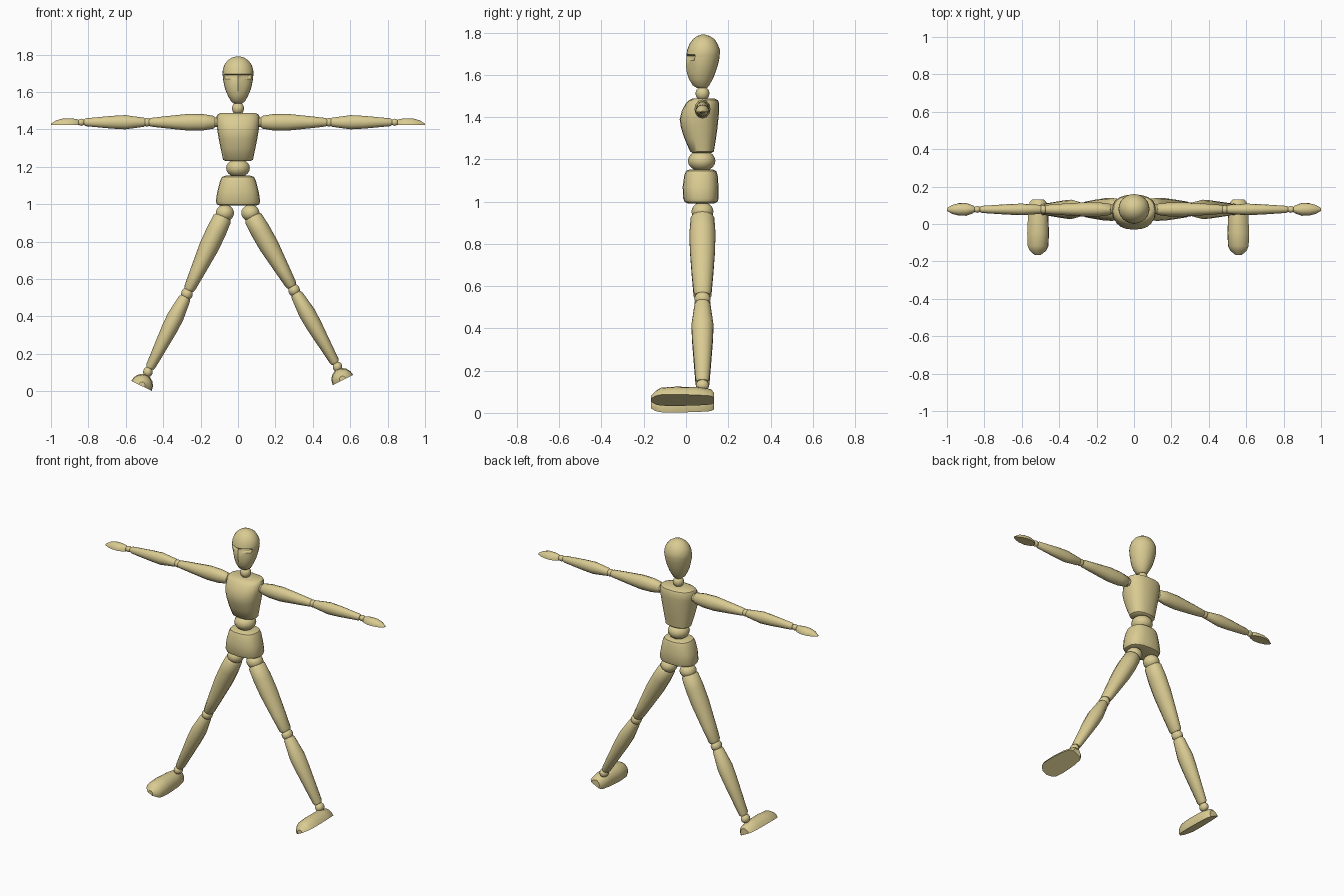
import bpy, bmesh, math
from mathutils import Vector, Matrix

if "Cube" in bpy.data.objects:
    bpy.data.objects.remove(bpy.data.objects["Cube"])

wood = bpy.data.materials.new("pale wood")
wood.diffuse_color = (0.70, 0.60, 0.29, 1)
wood.use_nodes = True
wood.node_tree.nodes["Principled BSDF"].inputs["Base Color"].default_value = wood.diffuse_color
X, Y, Z = Vector((1, 0, 0)), Vector((0, 1, 0)), Vector((0, 0, 1))
AY = 0.078  # depth of the body axis


def frame(origin, along, up):
    """Local z runs along the part, local x points up."""
    m = Matrix((up, along.cross(up), along)).transposed().to_4x4()
    m.translation = origin
    return m


def finish(name, bm, angle=38):
    bmesh.ops.recalc_face_normals(bm, faces=bm.faces)
    me = bpy.data.meshes.new(name)
    bm.to_mesh(me)
    bm.free()
    me.materials.append(wood)
    ob = bpy.data.objects.new(name, me)
    bpy.context.collection.objects.link(ob)
    bpy.ops.object.select_all(action='DESELECT')
    ob.select_set(True)
    bpy.context.view_layer.objects.active = ob
    bpy.ops.object.shade_smooth_by_angle(angle=math.radians(angle))
    return ob


def loft(name, rings, mat=Matrix(), n=12, power=2.0, half=False, shape=None, angle=38):
    """rings: (t, rx, ry, y offset); half makes a flat-bottomed dome section."""
    bm = bmesh.new()
    rows = []
    for t, rx, ry, oy in rings:
        row = []
        for i in range(n):
            a = (-math.pi / 2 + math.pi * i / (n - 1)) if half else 2 * math.pi * i / n
            c, s = math.cos(a), math.sin(a)
            p = Vector((rx * math.copysign(abs(c) ** (2 / power), c),
                        ry * math.copysign(abs(s) ** (2 / power), s) + oy, t))
            if shape:
                p = shape(p, s)
            row.append(bm.verts.new(mat @ p))
        rows.append(row)
    for a, b in zip(rows, rows[1:]):
        for i in range(n):
            j = (i + 1) % n
            bm.faces.new((a[i], a[j], b[j], b[i]))
    bm.faces.new(rows[0])
    bm.faces.new(rows[-1])
    return finish(name, bm, angle)


def body(name, rings, **kw):
    """Upright part from (z, half width, front y, back y)."""
    return loft(name, [(z, w, (b - f) / 2, (b + f) / 2) for z, w, f, b in rings], **kw)


def ball(name, loc, rx, ry, rz):
    bm = bmesh.new()
    bmesh.ops.create_uvsphere(bm, u_segments=14, v_segments=10, radius=1,
                              matrix=Matrix.LocRotScale(Vector(loc), None, Vector((rx, ry, rz))))
    return finish(name, bm)


def limb(name, a, b, profile):
    """Turned limb from a to b; profile: (fraction, in-plane radius, depth radius)."""
    d = b - a
    u = d.normalized()
    return loft(name, [(f * d.length, r, ry, 0) for f, r, ry in profile],
                frame(a, u, Y.cross(u)))


# Head: egg with carved eye sockets and cheeks, leaving a nose ridge
def carve(p, s):
    ax = abs(p.x)
    if s < -0.3 and 0.008 < ax < 0.066:
        if 1.675 < p.z < 1.692:
            p.y += 0.017
        elif 1.57 < p.z <= 1.675:
            p.y += 0.010 * (p.z - 1.56) / 0.11
    return p


body("head", [(1.538, .022, .052, .100), (1.550, .038, .032, .110), (1.580, .054, .014, .127),
              (1.610, .067, .004, .139), (1.640, .075, .000, .149), (1.668, .080, .000, .156),
              (1.678, .081, .002, .158), (1.690, .082, .003, .159), (1.697, .083, .002, .160),
              (1.720, .081, .006, .160), (1.745, .073, .016, .150), (1.768, .056, .032, .136),
              (1.783, .034, .052, .114), (1.790, .010, .073, .092)],
     n=24, shape=carve, angle=32)

# Trunk
ball("neck", (0, AY, 1.512), .033, .033, .034)
body("chest", [(1.230, .066, .030, .122), (1.238, .080, .019, .132), (1.300, .093, -.008, .142),
               (1.350, .103, -.024, .149), (1.390, .110, -.030, .153), (1.430, .115, -.020, .157),
               (1.465, .116, -.001, .157), (1.480, .109, .014, .151), (1.487, .092, .030, .138)],
     n=20, power=2.4)
ball("waist", (0, .074, 1.193), .065, .065, .050)
body("pelvis", [(.992, .095, .008, .134), (.998, .112, -.006, .148), (1.015, .119, -.013, .155),
                (1.070, .110, -.016, .154), (1.125, .096, -.008, .150), (1.145, .086, .000, .143),
                (1.152, .068, .016, .126)], n=20, power=2.5)

# Arms and hands
for side, s in (("left", 1), ("right", -1)):
    def at(x):
        return Vector((s * x, AY, 1.438))
    ball(side + "_shoulder", at(.118), .026, .026, .026)
    limb(side + "_upper_arm", at(.118), at(.478),
         [(0, .020, .022), (.03, .034, .030), (.18, .043, .037), (.40, .045, .038),
          (.75, .032, .030), (.97, .023, .024), (1, .017, .019)])
    ball(side + "_elbow", at(.486), .024, .023, .023)
    limb(side + "_forearm", at(.493), at(.823),
         [(0, .018, .019), (.03, .024, .024), (.33, .038, .031), (.55, .034, .028),
          (.97, .021, .019), (1, .015, .014)])
    ball(side + "_wrist", at(.838), .020, .018, .019)
    loft(side + "_hand", [(0, .026, .014, 0), (.01, .032, .022, 0), (.045, .036, .034, 0),
                          (.085, .035, .033, 0), (.120, .025, .024, 0), (.148, .006, .008, 0)],
         frame(Vector((s * .852, AY, 1.423)), s * X, Z), n=9, half=True)

# Legs and feet: (name, hip, knee, ankle, sole centre, tilt in degrees)
legs = (("right", (-.070, .953), (-.273, .520), (-.482, .103), (-.516, .0285), 26),
        ("left", (.066, .953), (.300, .540), (.532, .130), (.561, .060), -26.5))
for side, hip, knee, ankle, sole, tilt in legs:
    hip, knee, ankle, sole = (Vector((p[0], AY, p[1])) for p in (hip, knee, ankle, sole))
    d1, d2 = (knee - hip).normalized(), (ankle - knee).normalized()
    ball(side + "_hip", hip, .050, .052, .045)
    limb(side + "_thigh", hip + d1 * .02, knee - d1 * .022,
         [(0, .040, .045), (.03, .050, .056), (.20, .054, .061), (.42, .053, .060),
          (.75, .040, .050), (.97, .031, .042), (1, .025, .034)])
    ball(side + "_knee", knee, .032, .038, .034)
    limb(side + "_shin", knee + d2 * .018, ankle - d2 * .022,
         [(0, .026, .032), (.03, .033, .038), (.28, .045, .052), (.45, .043, .049),
          (.97, .026, .033), (1, .020, .026)])
    ball(side + "_ankle", ankle, .026, .031, .028)
    t = math.radians(tilt)
    up = Vector((math.sin(t), 0, math.cos(t)))
    sole.y = .132
    loft(side + "_foot", [(0, .038, .030, 0), (.015, .054, .046, 0), (.08, .064, .056, 0),
                          (.18, .065, .061, 0), (.25, .060, .058, 0), (.275, .044, .046, 0),
                          (.297, .022, .018, 0)],
         frame(sole, -Y, up), n=9, half=True)
